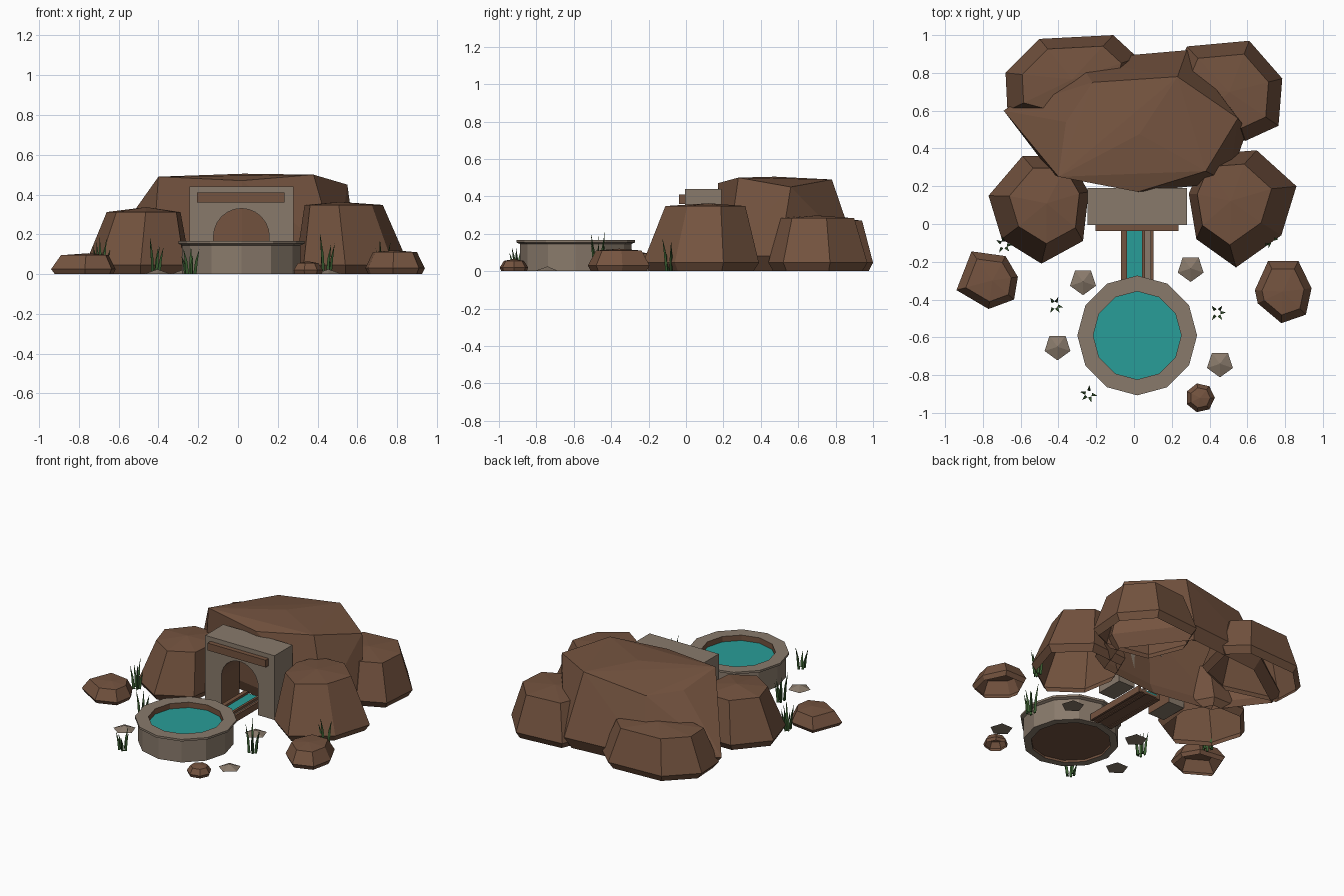
import bpy
import bmesh
import math
import random
from mathutils import Vector

random.seed(4)
if "Cube" in bpy.data.objects:
    bpy.data.objects.remove(bpy.data.objects["Cube"], do_unlink=True)


def make_material(name, rgb):
    mat = bpy.data.materials.new(name)
    mat.use_nodes = True
    color = (*rgb, 1)
    mat.diffuse_color = color
    mat.node_tree.nodes["Principled BSDF"].inputs["Base Color"].default_value = color
    return mat


BROWN = make_material("brown rock", (0.175, 0.087, 0.05))
STONE = make_material("grey stone", (0.25, 0.195, 0.148))
WATER = make_material("teal water", (0.022, 0.34, 0.315))
GRASS = make_material("dark green grass", (0.042, 0.11, 0.03))


def add_object(name, bm, materials):
    mesh = bpy.data.meshes.new(name)
    bm.to_mesh(mesh)
    bm.free()
    for mat in materials:
        mesh.materials.append(mat)
    bpy.context.collection.objects.link(bpy.data.objects.new(name, mesh))


def loft(name, rings, materials, rule=None, closed=False):
    """Skin equal-length rings of points; cap the ends, or join them when closed."""
    bm = bmesh.new()
    rows = [[bm.verts.new(p) for p in ring] for ring in rings]
    count = len(rows[0])
    pairs = list(zip(rows, rows[1:]))
    if closed:
        pairs.append((rows[-1], rows[0]))
    else:
        bm.faces.new(rows[0])
        bm.faces.new(rows[-1])
    for low, high in pairs:
        for i in range(count):
            j = (i + 1) % count
            bm.faces.new((low[i], low[j], high[j], high[i]))
    bmesh.ops.remove_doubles(bm, verts=bm.verts, dist=0.0001)
    bmesh.ops.recalc_face_normals(bm, faces=bm.faces)
    if rule:
        for face in bm.faces:
            face.material_index = rule(face)
    add_object(name, bm, materials)


def circle(center, radius, z, sides, turn=0.0):
    step = math.tau / sides
    return [Vector((center[0] + radius * math.cos(turn + i * step),
                    center[1] + radius * math.sin(turn + i * step), z))
            for i in range(sides)]


def box(name, xs, ys, zs, mat):
    rings = [[(xs[0], ys[0], z), (xs[1], ys[0], z), (xs[1], ys[1], z), (xs[0], ys[1], z)]
             for z in zs]
    loft(name, rings, [mat])


def rock(name, outline, height, belly=0.045, taper=0.74, shift=(0, 0), peak=0.01, crown=None):
    """Hollow boulder: hull of an inset foot, wide belly, crown and low apex."""
    mid = [Vector((p[0], p[1], belly)) for p in outline]
    center = sum(mid, Vector()) / len(mid)

    def scaled(factor, z, move=(0, 0)):
        ring = [center.lerp(p, factor) for p in mid]
        return [Vector((p.x + move[0], p.y + move[1], z)) for p in ring]

    top = [Vector(p) for p in crown] if crown else scaled(taper, height, shift)
    apex = sum(top, Vector()) / len(top)
    apex.z = height + peak
    bm = bmesh.new()
    for point in scaled(0.9, 0) + mid + top + [apex]:
        bm.verts.new(point)
    bmesh.ops.convex_hull(bm, input=bm.verts)
    bmesh.ops.recalc_face_normals(bm, faces=bm.faces)
    # open underside
    under = [f for f in bm.faces if all(v.co.z < 0.001 for v in f.verts)]
    bmesh.ops.delete(bm, geom=under, context='FACES')
    loose = [v for v in bm.verts if not v.link_faces]
    bmesh.ops.delete(bm, geom=loose, context='VERTS')
    add_object(name, bm, [BROWN])


# Large boulders
rock("main_boulder",
     [(0.02, 0.18), (-0.43, 0.26), (-0.69, 0.6), (-0.3, 0.87),
      (0.28, 0.92), (0.6, 0.5), (0.5, 0.22)], 0.495, belly=0.08,
     crown=[(0.02, 0.17, 0.47), (-0.4, 0.25, 0.49), (-0.36, 0.54, 0.43),
            (-0.22, 0.75, 0.435), (0.23, 0.78, 0.49), (0.55, 0.56, 0.45),
            (0.38, 0.28, 0.5)])
rock("front_right_boulder",
     [(-0.77, 0.15), (-0.7, -0.08), (-0.49, -0.21), (-0.27, -0.09),
      (-0.24, 0.17), (-0.35, 0.36), (-0.59, 0.36)], 0.312,
     taper=0.7, shift=(0.025, 0.015), peak=0.025)
rock("front_left_boulder",
     [(0.29, 0.16), (0.33, -0.08), (0.54, -0.23), (0.78, -0.06),
      (0.86, 0.2), (0.65, 0.39), (0.38, 0.37)], 0.348,
     taper=0.69, shift=(-0.035, 0.015), peak=0.015)
rock("back_right_boulder",
     [(-0.68, 0.8), (-0.5, 0.98), (-0.11, 1.0), (0.02, 0.88),
      (-0.05, 0.6), (-0.3, 0.5), (-0.67, 0.6)], 0.27, taper=0.75, peak=0.02)
rock("back_left_boulder",
     [(0.28, 0.94), (0.61, 0.97), (0.785, 0.77), (0.765, 0.52),
      (0.59, 0.44), (0.3, 0.5), (0.2, 0.75)], 0.283, taper=0.74, peak=0.015)

# Small boulders
rock("right_small_rock",
     [(-0.94, -0.35), (-0.86, -0.145), (-0.68, -0.17), (-0.615, -0.28),
      (-0.635, -0.4), (-0.77, -0.45)], 0.095, belly=0.025)
rock("left_small_rock",
     [(0.64, -0.35), (0.71, -0.195), (0.87, -0.195), (0.94, -0.34),
      (0.91, -0.48), (0.78, -0.525), (0.655, -0.42)], 0.11, belly=0.03)
rock("front_small_rock", circle((0.35, -0.92), 0.078, 0, 7), 0.055, belly=0.02, taper=0.7)

# Flat pebbles around the pool
for n, spot in enumerate([(-0.27, -0.305), (0.3, -0.235), (-0.405, -0.65), (0.455, -0.74)]):
    base = circle(spot, 0.072, 0, 5, -math.pi / 2)
    tip = Vector((spot[0], spot[1], 0.025))
    loft(f"pebble_{n + 1}", [base, [tip] * 5], [STONE])

# Round pool: stone shell with brown lining
AXIS = 0.017
POOL = (AXIS, -0.59)
SIDES = 12
profile = [(0.25, 0), (0.298, 0), (0.298, 0.145), (0.317, 0.153),
           (0.317, 0.167), (0.233, 0.167), (0.233, 0.12), (0.25, 0.02)]


def lining(face):
    middle = face.calc_center_median()
    reach = math.hypot(middle.x - POOL[0], middle.y - POOL[1])
    return 1 if reach < 0.245 and abs(face.normal.z) < 0.5 else 0


loft("pool_wall", [circle(POOL, r, z, SIDES) for r, z in profile],
     [STONE, BROWN], lining, closed=True)
loft("pool_floor", [circle(POOL, 0.25, z, SIDES) for z in (0.015, 0.03)], [BROWN])
loft("pool_water", [circle(POOL, 0.235, z, SIDES) for z in (0.122, 0.13)], [WATER])

# Stone gateway with an arched opening
SPRING, RADIUS = 0.19, 0.14
arch = [(-0.245, 0), (-0.245, 0.44), (0.28, 0.44), (0.28, 0), (AXIS + RADIUS, 0)]
arch += [(AXIS + RADIUS * math.cos(a), SPRING + RADIUS * math.sin(a))
         for a in (math.pi * i / 12 for i in range(13))]
arch.append((AXIS - RADIUS, 0))


def reveal(face):
    middle = face.calc_center_median()
    inside = abs(middle.x - AXIS) < RADIUS + 0.01 and 0.01 < middle.z < 0.34
    return 1 if inside and abs(face.normal.y) < 0.5 else 0


loft("gateway", [[(x, y, z) for x, z in arch] for y in (-0.005, 0.19)],
     [STONE, BROWN], reveal)
box("gateway_beam", (-0.205, 0.235), (-0.037, 0), (0.36, 0.41), BROWN)

# Water channel from the gateway to the pool
RUN = (-0.3, 0.17)
box("channel_bed", (AXIS - 0.08, AXIS + 0.08), RUN, (0.005, 0.02), BROWN)
box("channel_ledge", (AXIS + 0.04, AXIS + 0.072), RUN, (0.02, 0.028), STONE)
box("channel_water", (AXIS - 0.055, AXIS + 0.026), RUN, (0.02, 0.03), WATER)
for side, (a, b) in {"right": (-0.085, -0.055), "inner": (0.026, 0.042),
                     "left": (0.07, 0.085)}.items():
    box(f"channel_{side}_curb", (AXIS + a, AXIS + b), RUN, (0, 0.045), BROWN)

# Grass clumps made of leaning blades
clumps = [(-0.42, -0.43, 0.21), (0.44, -0.47, 0.22), (-0.24, -0.9, 0.15),
          (-0.69, -0.11, 0.2), (0.72, -0.08, 0.21)]
for n, (x, y, tall) in enumerate(clumps):
    for k in range(5):
        angle = k * math.tau / 5 + random.uniform(-0.5, 0.5)
        out = Vector((math.cos(angle), math.sin(angle), 0))
        root = Vector((x, y, 0)) + out * 0.022
        height = tall * random.uniform(0.6, 1)
        middle = root + out * 0.008
        tip = root + out * 0.025 + Vector((0, 0, height))
        loft(f"grass_{n + 1}_blade_{k + 1}",
             [circle(root, 0.01, 0, 3, angle),
              circle(middle, 0.008, height * 0.5, 3, angle), [tip] * 3], [GRASS])
